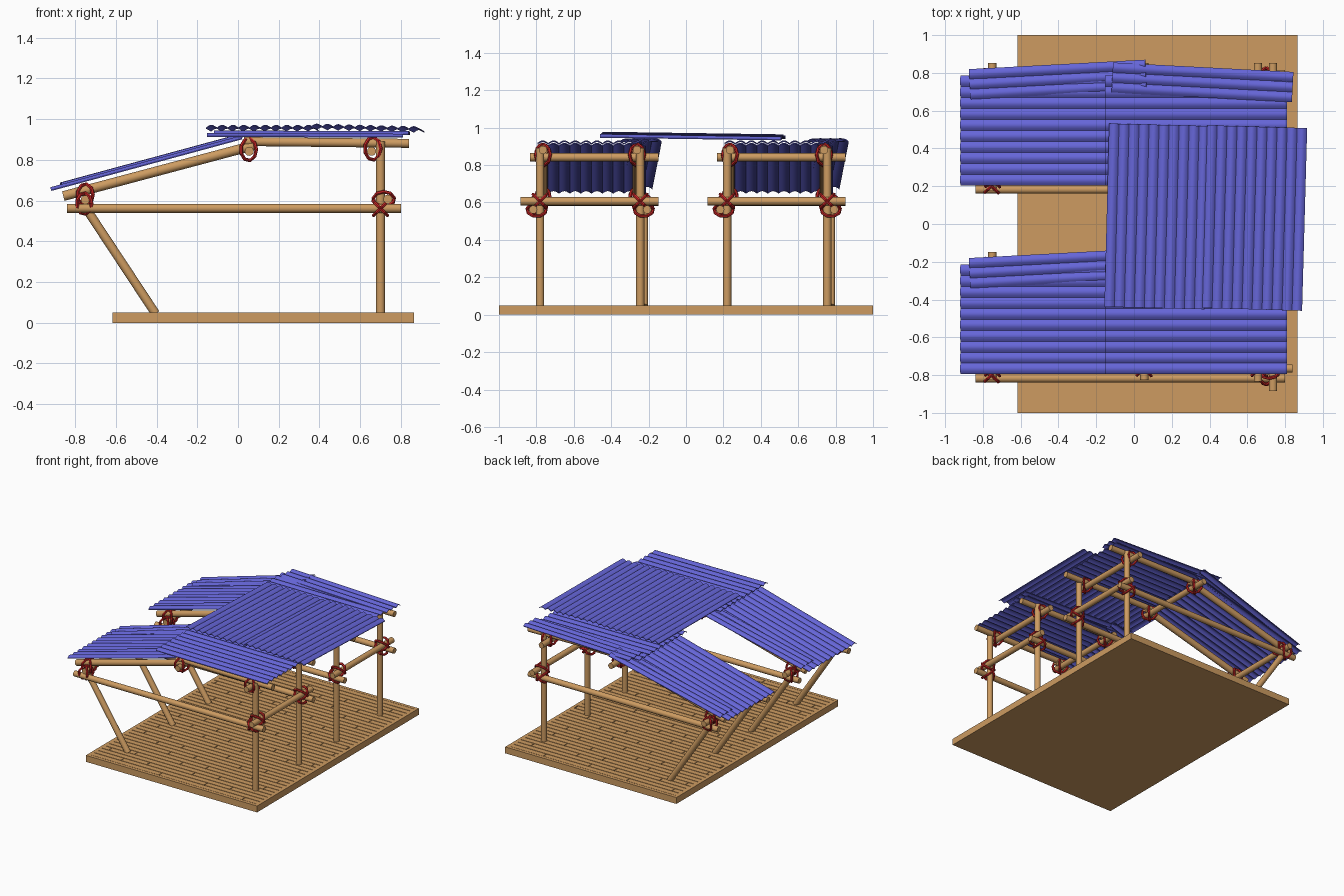
import bpy, bmesh, math
from math import radians
from mathutils import Vector, Matrix

if "Cube" in bpy.data.objects:
    bpy.data.objects.remove(bpy.data.objects["Cube"])


def material(name, rgb):
    m = bpy.data.materials.new(name)
    m.diffuse_color = (*rgb, 1)
    m.use_nodes = True
    m.node_tree.nodes["Principled BSDF"].inputs["Base Color"].default_value = m.diffuse_color
    return m


WOOD = material("wood", (0.61, 0.33, 0.12))
BLUE = material("blue_sheet", (0.13, 0.13, 0.68))
RED = material("red_rope", (0.6, 0.02, 0.02))


def finish(name, bm, mat, smooth=False):
    bmesh.ops.recalc_face_normals(bm, faces=bm.faces)
    me = bpy.data.meshes.new(name)
    bm.to_mesh(me)
    bm.free()
    me.materials.append(mat)
    ob = bpy.data.objects.new(name, me)
    bpy.context.collection.objects.link(ob)
    if smooth:
        bpy.ops.object.select_all(action='DESELECT')
        ob.select_set(True)
        bpy.context.view_layer.objects.active = ob
        bpy.ops.object.shade_smooth_by_angle(angle=radians(40))
    return ob


def add_box(bm, lo, hi):
    lo, hi = Vector(lo), Vector(hi)
    bmesh.ops.create_cube(bm, size=1, matrix=Matrix.Translation((lo + hi) / 2)
                          @ Matrix.Diagonal((*(hi - lo), 1)))


def pole(name, a, b, r=0.022):
    a, b = Vector(a), Vector(b)
    rot = (b - a).to_track_quat('Z', 'Y').to_matrix().to_4x4()
    bm = bmesh.new()
    bmesh.ops.create_cone(bm, cap_ends=True, segments=16, radius1=r, radius2=r,
                          depth=(b - a).length,
                          matrix=Matrix.Translation((a + b) / 2) @ rot)
    finish(name, bm, WOOD, True)


def lashing(name, centre, d1, d2, size=0.052):
    """Two crossed rope loops around a pair of poles running along d1 and d2."""
    d1, d2, c = Vector(d1), Vector(d2), Vector(centre)
    n = d1.cross(d2).normalized()
    bm = bmesh.new()
    for diag in ((d1 + d2).normalized(), (d1 - d2).normalized()):
        axis = diag.cross(n)
        rings = []
        for i in range(9):
            t = 2 * math.pi * i / 9
            out = diag * math.cos(t) + n * math.sin(t)
            rings.append([bm.verts.new(c + out * (size + 0.009 * math.cos(u)) + axis * 0.009 * math.sin(u))
                          for u in (math.pi * k / 3 for k in range(6))])
        for i in range(9):
            p, q = rings[i], rings[(i + 1) % 9]
            for k in range(6):
                bm.faces.new((p[k], q[k], q[(k + 1) % 6], p[(k + 1) % 6]))
    finish(name, bm, RED)


def sheet(name, a, b, width, bumps, tilt=0.0, height=0.014, thick=0.005):
    """Corrugated sheet with ridges running from a to b."""
    a, b = Vector(a), Vector(b)
    d = (b - a).normalized()
    across = Matrix.Rotation(tilt, 3, d) @ Vector((0, 0, 1)).cross(d).normalized()
    up = d.cross(across)
    seg = 6
    bm = bmesh.new()
    rows = []
    for i in range(bumps * seg + 1):
        s = i / (bumps * seg)
        h = height * abs(math.sin(math.pi * i / seg))
        off = across * (s - 0.5) * width + up * h
        rows.append([bm.verts.new(p) for p in
                     (a + off, b + off, b + off - up * thick, a + off - up * thick)])
    for p, q in zip(rows, rows[1:]):
        for k in range(4):
            bm.faces.new((p[k], q[k], q[(k + 1) % 4], p[(k + 1) % 4]))
    bm.faces.new(rows[0])
    bm.faces.new(rows[-1])
    finish(name, bm, BLUE, True)


# Floor: slab, rim and staggered planks separated by shallow grooves
X0, X1, RIM, GAP = -0.617, 0.865, 0.025, 0.005
bm = bmesh.new()
add_box(bm, (X0, -1, 0), (X1, 1, 0.044))
for sy in (-1, 1):
    y = sorted((sy, sy * (1 - RIM)))
    add_box(bm, (X0, y[0], 0.04), (X1, y[1], 0.05))
add_box(bm, (X0, -1 + RIM, 0.04), (X0 + RIM, 1 - RIM, 0.05))
add_box(bm, (X1 - RIM, -1 + RIM, 0.04), (X1, 1 - RIM, 0.05))
ROWS, LEN = 42, 0.72
pitch = (2 - 2 * RIM) / ROWS
for r in range(ROWS):
    y = -1 + RIM + r * pitch
    start = X0 + RIM - (r * 0.36 + (r // 2) * 0.17 + 0.13) % LEN
    while start < X1 - RIM:
        lo, hi = max(start, X0 + RIM - 0.002), min(start + LEN - GAP, X1 - RIM + 0.002)
        if hi - lo > 0.01:
            add_box(bm, (lo, y + GAP / 2, 0.04), (hi, y + pitch - GAP / 2, 0.05))
        start += LEN
finish("plank_floor", bm, WOOD)

EX, EY, EZ = (1, 0, 0), (0, 1, 0), (0, 0, 1)

for bay, oy in (("front", 0.0), ("back", 1.0)):
    # Side frames: post, slanted leg, long beam, rafter and top rail
    for side, post_y, long_y, leg_y, rail_y in (("outer", -0.78, -0.817, -0.78, -0.765),
                                                ("inner", -0.245, -0.207, -0.225, -0.262)):
        n = f"{bay}_{side}_"
        py, ly, gy, ry = (v + oy for v in (post_y, long_y, leg_y, rail_y))
        pole(n + "post", (0.7, py, 0.045), (0.7, py, 0.89))
        pole(n + "slanted_leg", (-0.405, gy, 0.045), (-0.755, gy, 0.575))
        pole(n + "long_beam", (-0.84, ly, 0.562), (0.80, ly, 0.562))
        pole(n + "rafter", (-0.858, ry, 0.622), (0.09, ry, 0.874), 0.024)
        pole(n + "top_rail", (0.03, ry, 0.89), (0.84, ry, 0.881))
        # Rope lashings at each joint
        lashing(n + "post_cross_rope", (0.716, py, 0.607), EZ, EY)
        lashing(n + "post_long_rope", (0.7, (py + ly) / 2, 0.562), EZ, EX)
        lashing(n + "top_rope", (0.662, ry, 0.855), EX, EY, 0.056)
        lashing(n + "ridge_rope", (0.052, ry, 0.85), EX, EY, 0.054)
        lashing(n + "eave_rope", (-0.75, ry, 0.628), EX, EY, 0.054)
        lashing(n + "leg_rope", (-0.755, (gy + ly) / 2, 0.585), EX, EY, 0.052)
    # Cross beams of the bay
    for part, x, z, y0 in (("post", 0.736, 0.607, -0.885), ("top", 0.656, 0.842, -0.835),
                           ("ridge", 0.055, 0.842, -0.825), ("eave", -0.75, 0.604, -0.825)):
        pole(f"{bay}_{part}_cross_beam", (x, y0 + oy, z), (x, -0.148 + oy, z))
    # Roof sheets: main slope, main flat and two narrow overlapping strips
    y = -0.505 + oy
    sheet(bay + "_slope_sheet", (-0.918, y, 0.652), (0.02, y, 0.906), 0.58, 10)
    sheet(bay + "_flat_sheet", (-0.153, y, 0.918), (0.81, y, 0.914), 0.58, 10)
    sheet(bay + "_slope_strip", (-0.868, -0.26 + oy, 0.675), (0.065, -0.21 + oy, 0.928), 0.16, 3)
    sheet(bay + "_flat_strip", (-0.115, -0.225 + oy, 0.930), (0.84, -0.275 + oy, 0.927), 0.16, 3)

# Two large sheets bridging the bays
sheet("bridge_sheet_left", (0.108, -0.445, 0.958), (0.133, 0.525, 0.944), 0.53, 10, 0.0)
sheet("bridge_sheet_right", (0.625, -0.452, 0.958), (0.652, 0.515, 0.944), 0.53, 10, radians(1.5))
